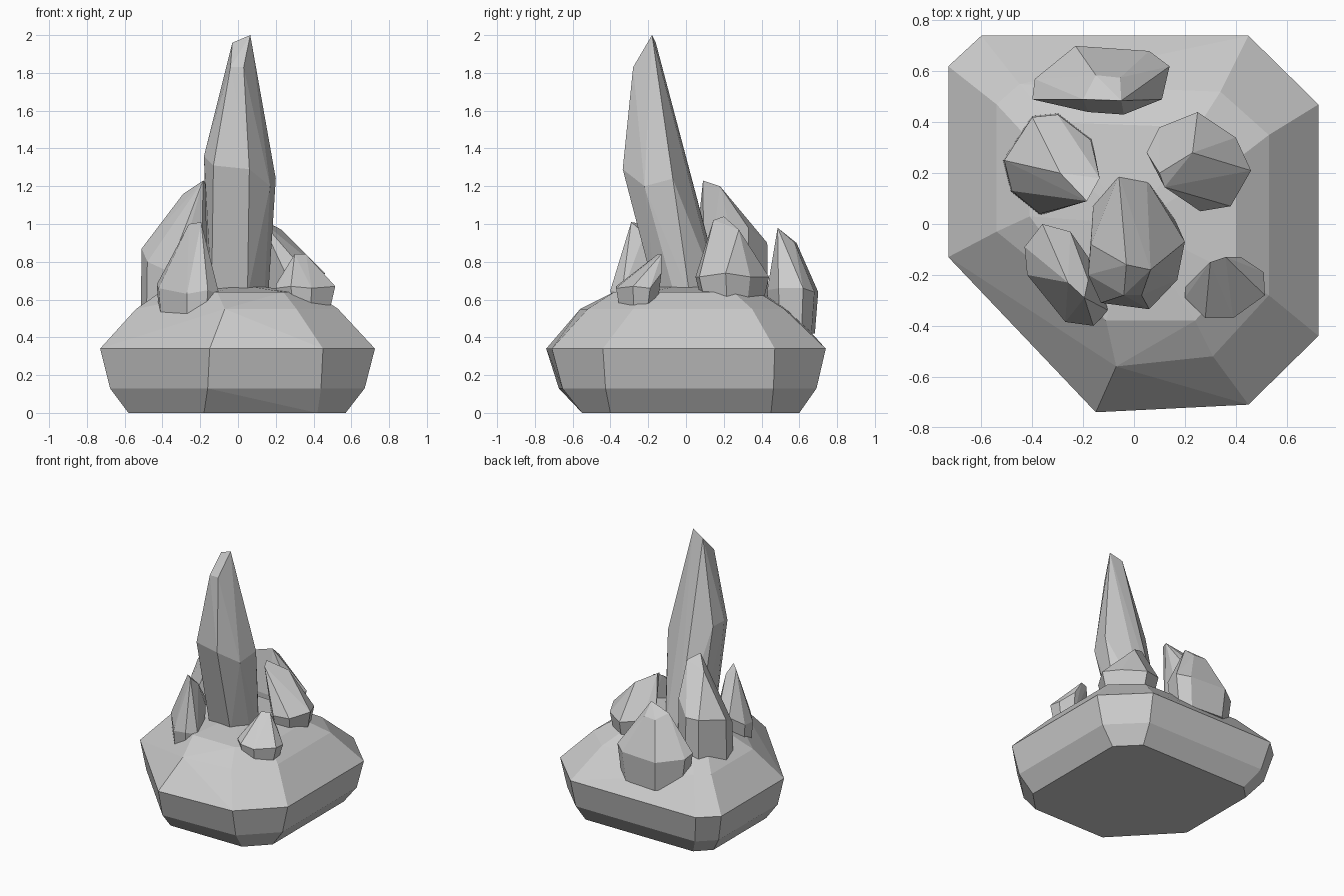
import bpy, bmesh, math
from mathutils import Vector


def hull(name, points):
    """Faceted convex solid around a set of points."""
    bm = bmesh.new()
    for p in points:
        bm.verts.new(p)
    res = bmesh.ops.convex_hull(bm, input=bm.verts)
    junk = {g for g in res["geom_interior"] + res["geom_unused"]
            if isinstance(g, bmesh.types.BMVert)}
    bmesh.ops.delete(bm, geom=list(junk), context='VERTS')
    bmesh.ops.dissolve_limit(bm, angle_limit=math.radians(3),
                             verts=bm.verts, edges=bm.edges)
    bmesh.ops.recalc_face_normals(bm, faces=bm.faces)
    me = bpy.data.meshes.new(name)
    bm.to_mesh(me)
    bm.free()
    ob = bpy.data.objects.new(name, me)
    bpy.context.collection.objects.link(ob)
    return ob


def ring(outline, z):
    return [(x, y, z) for x, y in outline]


def crystal(name, tips, girdle, base_z, scale=0.88):
    """Crystal with a pointed top, a wide girdle and a narrower foot."""
    c = sum((Vector(p) for p in girdle), Vector()) / len(girdle)
    foot = [(c.x + (p[0] - c.x) * scale, c.y + (p[1] - c.y) * scale, base_z)
            for p in girdle]
    return hull(name, tips + girdle + foot)


# Base boulder: eight-sided rings from foot to crown
floor = [(-.48, .60), (.42, .60), (.57, .45), (.57, -.40),
         (.42, -.55), (-.18, -.55), (-.58, -.13), (-.58, .50)]
waist = [(-.60, .74), (.45, .74), (.725, .47), (.725, -.44),
         (.45, -.71), (-.15, -.74), (-.73, -.13), (-.73, .62)]
shoulder = [(-.45, .55), (.34, .52), (.53, .35), (.53, -.28),
            (.31, -.52), (-.07, -.56), (-.54, -.03), (-.54, .47)]
crown = [(-.33, .40), (.25, .38), (.40, .25), (.40, -.20),
         (.24, -.38), (-.11, -.38), (-.41, .03), (-.41, .33)]
lower = [(w[0] + (f[0] - w[0]) * .35, w[1] + (f[1] - w[1]) * .35)
         for w, f in zip(waist, floor)]
hull("base_rock", ring(floor, 0) + ring(lower, .13) + ring(waist, .34)
     + ring(shoulder, .55) + ring(crown, .64) + [(0, 0, .68)])

# Tall leaning central crystal
foot = [(-.14, -.14), (.05, -.16), (.14, -.06), (.16, .02),
        (.05, .175), (-.06, .195), (-.16, .08)]
hull("main_crystal", ring(foot, .62) + [
    (-.13, -.31, 1.31), (.06, -.335, 1.29), (.17, -.22, 1.20),
    (.20, -.07, 1.24), (-.17, -.08, 1.36), (-.18, -.20, 1.36),
    (-.04, -.28, 1.83), (.03, -.28, 1.83),
    (-.03, -.16, 1.96), (.065, -.18, 2.0)])

# Small crystals around it
crystal("back_crystal",
        [(-.15, .585, .90), (-.055, .575, .90), (-.05, .485, .98), (-.20, .49, .93)],
        [(-.23, .70, .64), (.06, .68, .64), (.14, .62, .66), (.11, .49, .66),
         (-.04, .43, .65), (-.18, .44, .65), (-.40, .49, .68), (-.39, .57, .66)],
        .42)
crystal("left_crystal",
        [(-.185, .09, 1.23), (-.135, .18, 1.20), (-.29, .20, 1.16)],
        [(-.51, .25, .87), (-.40, .42, .90), (-.30, .43, .90), (-.17, .33, .98),
         (-.20, .10, .75), (-.37, .04, .75), (-.48, .13, .80)],
        .55, 1.03)
crystal("right_crystal",
        [(.10, .20, 1.04), (.12, .145, 1.02), (.23, .28, .97)],
        [(.05, .28, .85), (.10, .38, .75), (.25, .44, .72), (.40, .34, .72),
         (.46, .21, .74), (.38, .07, .72), (.26, .05, .72)],
        .56, .8)
crystal("front_left_crystal",
        [(-.26, -.23, 1.0), (-.195, -.29, 1.01), (-.18, -.22, .95)],
        [(-.43, -.09, .68), (-.42, -.20, .66), (-.27, -.385, .63),
         (-.16, -.40, .65), (-.10, -.34, .63), (-.18, -.13, .75),
         (-.25, -.03, .75), (-.36, 0, .75)],
        .51, .92)
crystal("front_right_crystal",
        [(.30, -.15, .84), (.36, -.13, .84), (.38, -.23, .76)],
        [(.42, -.13, .74), (.51, -.19, .66), (.515, -.28, .67), (.39, -.37, .66),
         (.28, -.37, .67), (.20, -.29, .66), (.20, -.25, .68)],
        .57, .85)
